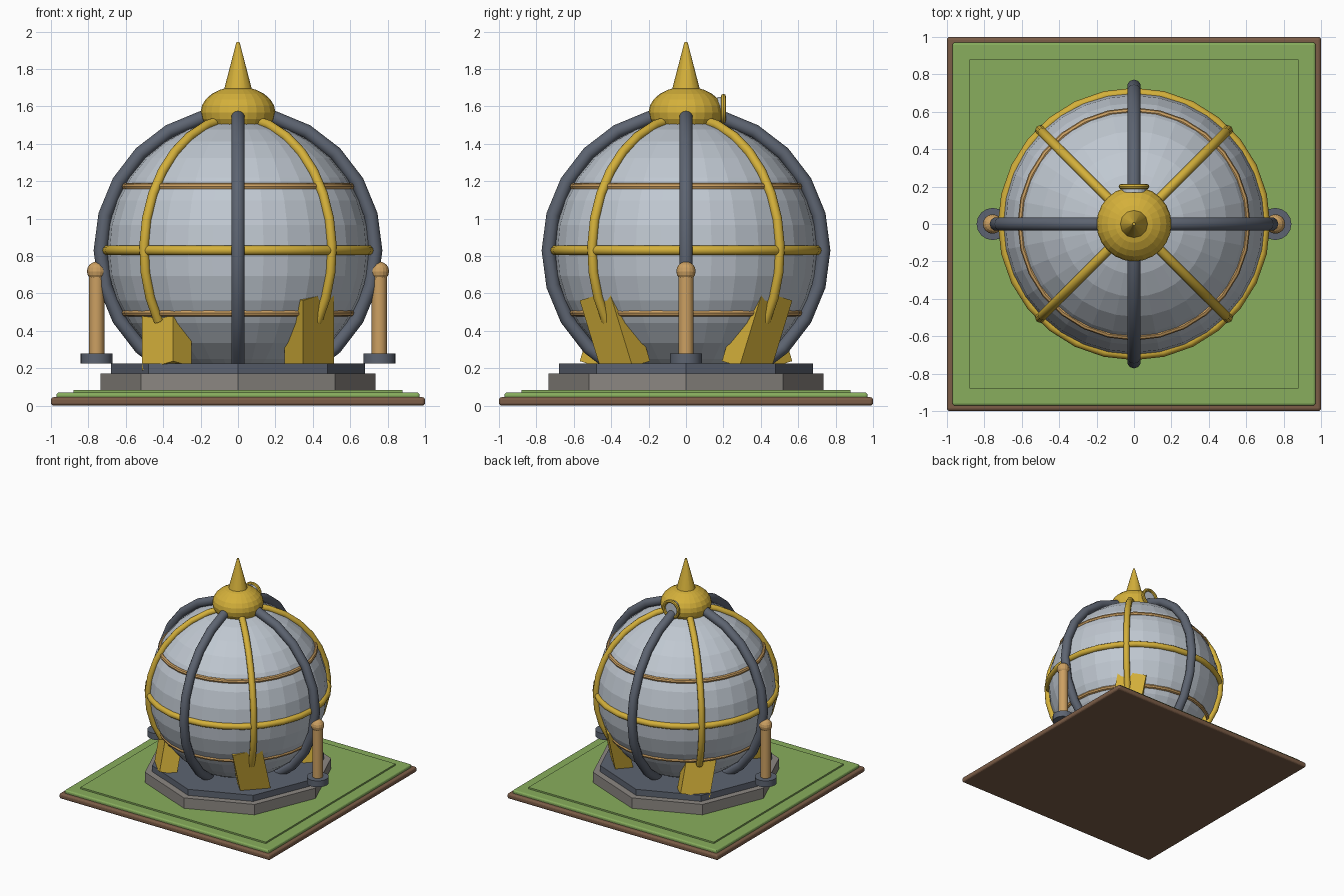
import bpy, bmesh, math
from mathutils import Matrix, Vector

default = bpy.data.objects.get("Cube")
if default:
    bpy.data.objects.remove(default)


def material(name, hex_code):
    channels = [int(hex_code[i:i + 2], 16) / 255 for i in (0, 2, 4)]
    color = [c / 12.92 if c < 0.04 else ((c + 0.055) / 1.055) ** 2.4 for c in channels] + [1]
    m = bpy.data.materials.new(name)
    m.use_nodes = True
    m.diffuse_color = color
    shader = next(n for n in m.node_tree.nodes if n.type == 'BSDF_PRINCIPLED')
    shader.inputs["Base Color"].default_value = color
    return m


silver = material("pale silver", "c0c8d1")
gold = material("gold", "d4b03a")
copper = material("copper tan", "cca062")
steel = material("dark steel", "5d6471")
stone = material("grey stone", "8c8782")
grass = material("grass green", "88ae5d")
soil = material("brown soil", "7c5d47")

CENTRE = Vector((0, 0, 0.83))


def finish(name, bm, mat, smooth=False):
    bmesh.ops.recalc_face_normals(bm, faces=bm.faces)
    mesh = bpy.data.meshes.new(name)
    bm.to_mesh(mesh)
    bm.free()
    mesh.materials.append(mat)
    obj = bpy.data.objects.new(name, mesh)
    bpy.context.collection.objects.link(obj)
    if smooth:
        bpy.ops.object.select_all(action='DESELECT')
        obj.select_set(True)
        bpy.context.view_layer.objects.active = obj
        bpy.ops.object.shade_smooth_by_angle(angle=math.radians(40))
    return obj


def box(name, size, loc, mat, rot=Matrix(), bevel=0):
    bm = bmesh.new()
    bmesh.ops.create_cube(bm, size=1, matrix=Matrix.Translation(loc) @ rot @ Matrix.Diagonal((*size, 1)))
    obj = finish(name, bm, mat)
    if bevel:
        mod = obj.modifiers.new("rounded edges", 'BEVEL')
        mod.width, mod.segments = bevel, 3
    return obj


def cone(name, r1, r2, z1, z2, mat, xy=(0, 0), sides=16, smooth=False):
    bm = bmesh.new()
    bmesh.ops.create_cone(bm, cap_ends=True, segments=sides, radius1=r1, radius2=r2, depth=z2 - z1,
                          matrix=Matrix.Translation((*xy, (z1 + z2) / 2)))
    return finish(name, bm, mat, smooth)


def ball(name, radius, loc, mat, segs=32, squash=1):
    bm = bmesh.new()
    bmesh.ops.create_uvsphere(bm, u_segments=segs, v_segments=segs // 2, radius=radius,
                              matrix=Matrix.Translation(loc) @ Matrix.Diagonal((1, 1, squash, 1)))
    return finish(name, bm, mat)


def tube_arc(name, radius, tube, start, end, steps, mat, place, sides=10):
    """Round tube swept along a circular arc in the local XZ plane."""
    closed = abs(end - start) >= 360
    bm = bmesh.new()
    rings = []
    for i in range(steps if closed else steps + 1):
        a = math.radians(start + (end - start) * i / steps)
        ring = []
        for j in range(sides):
            t = math.tau * j / sides
            r = radius + tube * math.cos(t)
            ring.append(bm.verts.new(place @ Vector((r * math.cos(a), tube * math.sin(t), r * math.sin(a)))))
        rings.append(ring)
    pairs = list(zip(rings, rings[1:])) + ([(rings[-1], rings[0])] if closed else [])
    for p, q in pairs:
        for j in range(sides):
            k = (j + 1) % sides
            bm.faces.new((p[j], p[k], q[k], q[j]))
    if not closed:
        bm.faces.new(rings[0])
        bm.faces.new(rings[-1])
    return finish(name, bm, mat, smooth=True)


def turn(degrees, axis='Z'):
    return Matrix.Rotation(math.radians(degrees), 4, axis)


# Ground slab, lawn and raised lawn panel
box("soil_slab", (2, 2, 0.045), (0, 0, 0.0225), soil, bevel=0.015)
box("lawn", (1.94, 1.94, 0.05), (0, 0, 0.045), grass, bevel=0.012)
box("lawn_panel", (1.76, 1.76, 0.04), (0, 0, 0.063), grass)

# Octagonal plinth
cone("stone_plinth", 0.735, 0.735, 0.06, 0.172, stone, sides=8)
cone("steel_plinth", 0.678, 0.678, 0.17, 0.224, steel, sides=8)

# Globe with its horizontal bands
ball("globe", 0.7, CENTRE, silver)
flat = turn(90, 'X')
tube_arc("equator_band", 0.702, 0.026, 0, 360, 28, gold, Matrix.Translation(CENTRE) @ flat)
for label, dz in (("upper", 0.342), ("lower", -0.335)):
    tube_arc(label + "_band", 0.605, 0.018, 0, 360, 28, copper,
             Matrix.Translation(CENTRE + Vector((0, 0, dz))) @ flat, sides=8)

# Steel hoops along the axes and gold ribs on the diagonals
for label, angle in (("side", 0), ("front_back", 90)):
    tube_arc(label + "_hoop", 0.735, 0.037, -60, 240, 20, steel, Matrix.Translation(CENTRE) @ turn(angle))
for i in range(4):
    tube_arc(f"gold_rib_{i + 1}", 0.71, 0.026, -32, 82, 10, gold,
             Matrix.Translation(CENTRE) @ turn(45 + 90 * i))

# Tilted foot blocks
for sx in (-1, 1):
    for sy in (-1, 1):
        name = ("front" if sy < 0 else "back") + ("_left" if sx > 0 else "_right") + "_foot"
        box(name, (0.14, 0.235, 0.42), (0.38 * sx, 0.38 * sy, 0.4), gold,
            rot=turn(-17 * sx * sy, 'X') @ turn(45 * sx * sy))

# Crown dome, spire and round window at the back
ball("crown_dome", 0.2, (0, 0, 1.568), gold, segs=24, squash=0.69)
cone("spire", 0.085, 0.008, 1.65, 1.945, gold, sides=12, smooth=True)
window = Matrix.Translation((0, 0.2, 1.585))
tube_arc("window_ring", 0.068, 0.014, 0, 360, 20, gold, window, sides=8)
bm = bmesh.new()
bmesh.ops.create_cone(bm, cap_ends=True, segments=20, radius1=0.066, radius2=0.066, depth=0.03,
                      matrix=Matrix.Translation((0, 0.183, 1.585)) @ flat)
finish("window_glass", bm, silver)

# Side posts
for label, x in (("left", 0.756), ("right", -0.756)):
    cone(label + "_post_base", 0.086, 0.086, 0.224, 0.278, steel, (x, 0), smooth=True)
    cone(label + "_post", 0.041, 0.041, 0.27, 0.7, copper, (x, 0), sides=12, smooth=True)
    ball(label + "_post_knob", 0.052, (x, 0, 0.718), copper, segs=16)
